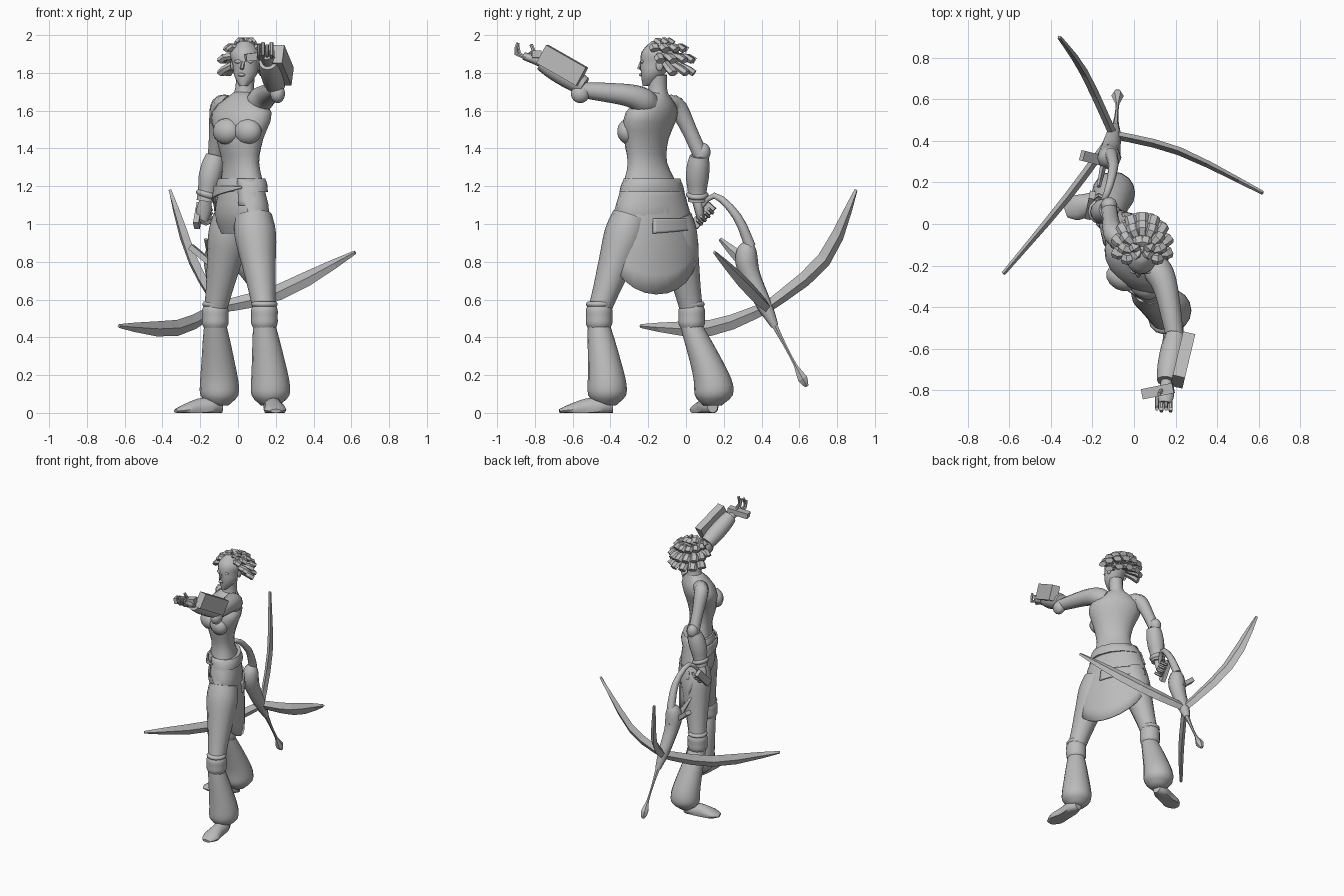
import bpy
import bmesh
from math import sin, cos, pi, radians
from mathutils import Vector, Matrix

default = bpy.data.objects.get("Cube")
if default:
    bpy.data.objects.remove(default, do_unlink=True)

clay = bpy.data.materials.new("plain_grey")
clay.use_nodes = True
grey = (.5, .5, .5, 1)
clay.diffuse_color = grey
clay.node_tree.nodes["Principled BSDF"].inputs["Base Color"].default_value = grey
UP, DEPTH = Vector((0, 0, 1)), Vector((0, 1, 0))


def finish(name, bm, smooth=True):
    """Turn a bmesh into a named, shaded object."""
    bmesh.ops.recalc_face_normals(bm, faces=bm.faces)
    mesh = bpy.data.meshes.new(name)
    bm.to_mesh(mesh)
    bm.free()
    mesh.materials.append(clay)
    for poly in mesh.polygons:
        poly.use_smooth = smooth
    if smooth:
        mesh.set_sharp_from_angle(angle=radians(50))
    obj = bpy.data.objects.new(name, mesh)
    bpy.context.scene.collection.objects.link(obj)
    return obj


def spline(values, t):
    """Smooth curve through evenly spaced numbers or points, t from 0 to 1."""
    last = len(values) - 1
    i = min(int(t * last), last - 1)
    f = t * last - i
    a, b = values[max(i - 1, 0)], values[i]
    c, d = values[i + 1], values[min(i + 2, last)]
    return (b * 2 + (c - a) * f + (a * 2 - b * 5 + c * 4 - d) * f ** 2
            + (b * 3 - a - c * 3 + d) * f ** 3) * .5


def tube(name, path, wide, deep=None, n=12, steps=3, phase=0, twist=(0, 0),
         level=False, floor=False, smooth=True):
    """Sweep an ellipse along a path, with radii spread evenly from end to end."""
    deep = deep or wide
    path = [Vector(p) for p in path]
    count = steps * (max(len(path), len(wide), len(deep)) - 1)
    points = [spline(path, i / count) for i in range(count + 1)]
    whole = (points[-1] - points[0]).normalized()
    ref = DEPTH if level or abs(whole.z) > .8 else UP
    bm = bmesh.new()
    rings = []
    for i, p in enumerate(points):
        t = i / count
        along = UP if level else points[min(i + 1, count)] - points[max(i - 1, 0)]
        along = along.normalized()
        side = along.cross(ref).normalized()
        side.rotate(Matrix.Rotation(-radians(spline(twist, t)), 3, along))
        u, v = side * spline(wide, t), side.cross(along) * spline(deep, t)
        ring = []
        for k in range(n):
            angle = phase + 2 * pi * k / n
            q = p + u * cos(angle) + v * sin(angle)
            if floor:
                q.z = max(q.z, 0)
            ring.append(bm.verts.new(q))
        rings.append(ring)
    for low, high in zip(rings, rings[1:]):
        for k in range(n):
            bm.faces.new((low[k - 1], low[k], high[k], high[k - 1]))
    bm.faces.new(rings[0])
    bm.faces.new(rings[-1])
    return finish(name, bm, smooth)


def box(name, start, end, width, height):
    half = 2 ** -.5
    return tube(name, (start, end), [width * half] * 2, [height * half] * 2,
                n=4, steps=1, phase=pi / 4, smooth=False)


def ball(name, place, scale, turn=0):
    bm = bmesh.new()
    matrix = (Matrix.Translation(place) @ Matrix.Rotation(radians(-turn), 4, "Z")
              @ Matrix.Diagonal((*scale, 1)))
    bmesh.ops.create_uvsphere(bm, u_segments=14, v_segments=9, radius=1, matrix=matrix)
    return finish(name, bm)


def wrap(name, first, last, top, hem, grow=0):
    """Open cloth round the hips; angles run from the left hip round the back."""
    bm = bmesh.new()
    turn = radians(62)
    left, back = Vector((cos(turn), -sin(turn), 0)), Vector((sin(turn), cos(turn), 0))
    columns, rows = 18, 6
    grid = []
    for i in range(columns + 1):
        degrees = first + (last - first) * i / columns
        angle = radians(degrees)
        column = []
        for j in range(rows + 1):
            z = top + (hem(degrees) - top) * j / rows
            flare = min(1, max(0, (1.24 - z) * 3))
            across = left * (.16 + .11 * flare + grow) * cos(angle)
            behind = back * (.11 + .03 * flare + grow) * sin(angle)
            column.append(bm.verts.new(Vector((.01, -.18, z)) + across + behind))
        grid.append(column)
    for c, d in zip(grid, grid[1:]):
        for j in range(rows):
            bm.faces.new((c[j], d[j], d[j + 1], c[j + 1]))
    finish(name, bm).modifiers.new("cloth", "SOLIDIFY").thickness = .01


# Torso, turned more at the hips than at the chest
tube("torso", [(.02, -.18, .95), (.02, -.19, 1.2), (.01, -.21, 1.45), (.03, -.15, 1.7)],
     (.17, .21, .16, .12, .14, .18, .05), (.09, .12, .1, .08, .1, .11, .05),
     n=18, twist=(60, 60, 40, 35), level=True)
ball("left_bust", (.05, -.3, 1.49), (.08, .06, .07), 30)
ball("right_bust", (-.06, -.26, 1.49), (.08, .06, .07), 30)
tube("belt", [(.02, -.18, 1.17), (.02, -.18, 1.24)], (.19, .18, .16), (.12, .12, .11),
     twist=(60, 55), level=True)

# Hip cloth: pointed skirt, folded flap and front sash
wrap("skirt", -45, 205, 1.24,
     lambda a: min(1.1, .63 + ((a - 90) / 160) ** 2 + (a - 90) / 1500))
wrap("skirt_flap", 75, 160, 1.03, lambda a: .95 + (a - 75) / 3000, .01)
wrap("front_sash", 180, 325, 1.2, lambda a: 1.1 + (a - 180) / 1600, .01)

# Head and face
tube("head", [(.03, -.2, 1.73), (.04, -.17, 1.81), (.04, -.14, 1.89), (.04, -.13, 1.97)],
     (.02, .06, .07, .08, .03), (.03, .06, .09, .1, .05), n=16, twist=(10, 10), level=True)
tube("neck", [(.03, -.15, 1.64), (.04, -.15, 1.79)], (.07, .05, .05))
tube("nose", [(.03, -.23, 1.87), (.02, -.25, 1.82)], (.01, .01), n=6, steps=1)
ball("lips", (.02, -.23, 1.79), (.02, .02, .01), 10)
for side, sign in (("left", 1), ("right", -1)):
    ball(side + "_eye", (.03 + .03 * sign, -.23, 1.86), (.02, .01, .01), 10)
    ball(side + "_ear", (.04 + .07 * sign, -.14, 1.84), (.01, .02, .03))

# Short thick locks, flared at the tips and swept back from the scalp
skull = Vector((.04, -.13, 1.87))
for row, (lift, count, reach) in enumerate(((75, 6, 140), (45, 9, 120), (15, 9, 100), (-15, 6, 75))):
    for i in range(count):
        around, up = radians(reach * (2 * i / (count - 1) - 1)), radians(lift)
        out = Vector((sin(around) * cos(up), cos(around) * cos(up), sin(up)))
        root = skull + out * .08
        root.x -= out.x * .02
        tip = root + .08 * Vector((out.x, out.y + .3, out.z * .6 - .5))
        tube(f"hair_lock_{row}_{i}", [root, (root + tip) / 2 + out * .02, tip],
             (.02, .03, .03), (.02, .02, .02), n=6, steps=1, smooth=False)

# Left arm raised forward, with a boxed forearm guard
tube("left_upper_arm", [(.09, -.19, 1.63), (.15, -.3, 1.68), (.2, -.56, 1.71)],
     (.06, .07, .06, .05, .04))
ball("left_elbow_pad", (.21, -.56, 1.69), (.04, .05, .05))
tube("left_bracer", [(.2, -.54, 1.73), (.16, -.76, 1.86)], (.05, .06, .06, .05))
box("left_arm_guard", (.26, -.55, 1.78), (.21, -.76, 1.9), .06, .11)
tube("left_palm", [(.16, -.74, 1.85), (.15, -.86, 1.89)], (.03, .03, .04, .03), (.03, .02))
box("left_hand_plate", (.04, -.82, 1.88), (.19, -.79, 1.9), .05, .04)
for i in range(4):
    x, rise = .11 + i / 45, i % 2 / 50
    tube(f"left_finger_{i}", [(x, -.83, 1.88), (x, -.88 - rise, 1.9), (x, -.89, 1.95 + rise / 2)],
         (.01, .01), n=6, steps=2)
tube("left_thumb", [(.14, -.79, 1.88), (.12, -.82, 1.95)], (.01, .01), n=6)

# Right arm hanging back, hand closed on the grip
tube("right_upper_arm", [(-.05, -.1, 1.63), (-.1, -.04, 1.61), (-.12, .08, 1.36)],
     (.05, .05, .05, .04, .04))
ball("right_elbow_pad", (-.12, .09, 1.38), (.04, .04, .05))
tube("right_bracer", [(-.12, .07, 1.36), (-.15, .06, 1.24), (-.17, .06, 1.12)],
     (.05, .06, .06, .05, .05))
tube("right_cuff", [(-.16, .06, 1.17), (-.17, .06, 1.14)], (.05, .06, .05))
tube("right_palm", [(-.17, .06, 1.13), (-.19, .08, 1.02)], (.03, .04, .03), (.03, .02))
box("right_hand_plate", (-.22, .04, .99), (-.2, .14, 1.1), .03, .05)
for i in range(4):
    y, z = .06 + i / 50, 1.02 + i / 50
    tube(f"right_finger_{i}", [(-.2, y, z), (-.17, y + .02, z - .02), (-.14, y, z)],
         (.01, .01), n=6, steps=2)


# Legs: bare thigh, knee ring and cuff, baggy trouser, foot
def leg(side, hip, knee, ankle, heel, toe):
    tube(side + "_thigh", [(*hip, 1.04), (*knee, .54)], (.1, .11, .09, .07, .06))
    tube(side + "_knee_ring", [(*knee, .56), (*knee, .59)], (.06, .07, .06), level=True)
    tube(side + "_knee_cuff", [(*knee, .45), (*knee, .57)], (.06, .07, .07, .07, .06),
         level=True)
    tube(side + "_trouser", [(*ankle, .04), (*ankle, .18), (*knee, .46)],
         (.05, .1, .1, .08, .06), n=16, level=True)
    tube(side + "_foot", [(*heel, .04), (*toe, .01)], (.03, .05, .05, .06, .03),
         (.04, .05, .05, .03, .01), floor=True)


leg("left", (.08, -.29), (.14, -.46), (.17, -.42), (.18, -.39), (.2, -.67))
leg("right", (-.03, -.07), (-.12, .03), (-.1, .14), (-.09, .14), (-.33, .06))

# Bow: curved grip, carved hub, pointed tail and three blades
tube("bow_grip", [(-.18, .06, 1.06), (-.13, .15, 1.15), (-.1, .27, 1.04), (-.11, .34, .88)],
     (.01, .02, .03))
tube("bow_hub", [(-.11, .33, .91), (-.12, .33, .76), (-.09, .47, .46)],
     (.02, .05, .06, .05, .04, .02), n=8)
tube("bow_tail", [(-.09, .46, .48), (-.08, .58, .25), (-.08, .64, .14)],
     (.02, .01, .01, .03, .01), n=6, steps=2, smooth=False)
blades = {"rear": ((-.24, .73, .81), (-.36, .9, 1.18)),
          "left": ((.22, .35, .64), (.62, .15, .85)),
          "right": ((-.32, .13, .45), (-.63, -.24, .46))}
for side, (middle, tip) in blades.items():
    tube(side + "_blade", [(-.1, .43, .56), middle, tip], (.02, .02, .01),
         (.03, .04, .04, .01), n=4, steps=2, smooth=False)
tube("hub_upper_fin", [(-.13, .36, .75), (-.17, .18, .92)], (.02, .01), (.04, .03, .01),
     n=4, smooth=False)
box("hub_side_fin", (-.13, .3, .78), (-.25, .33, .88), .05, .03)
